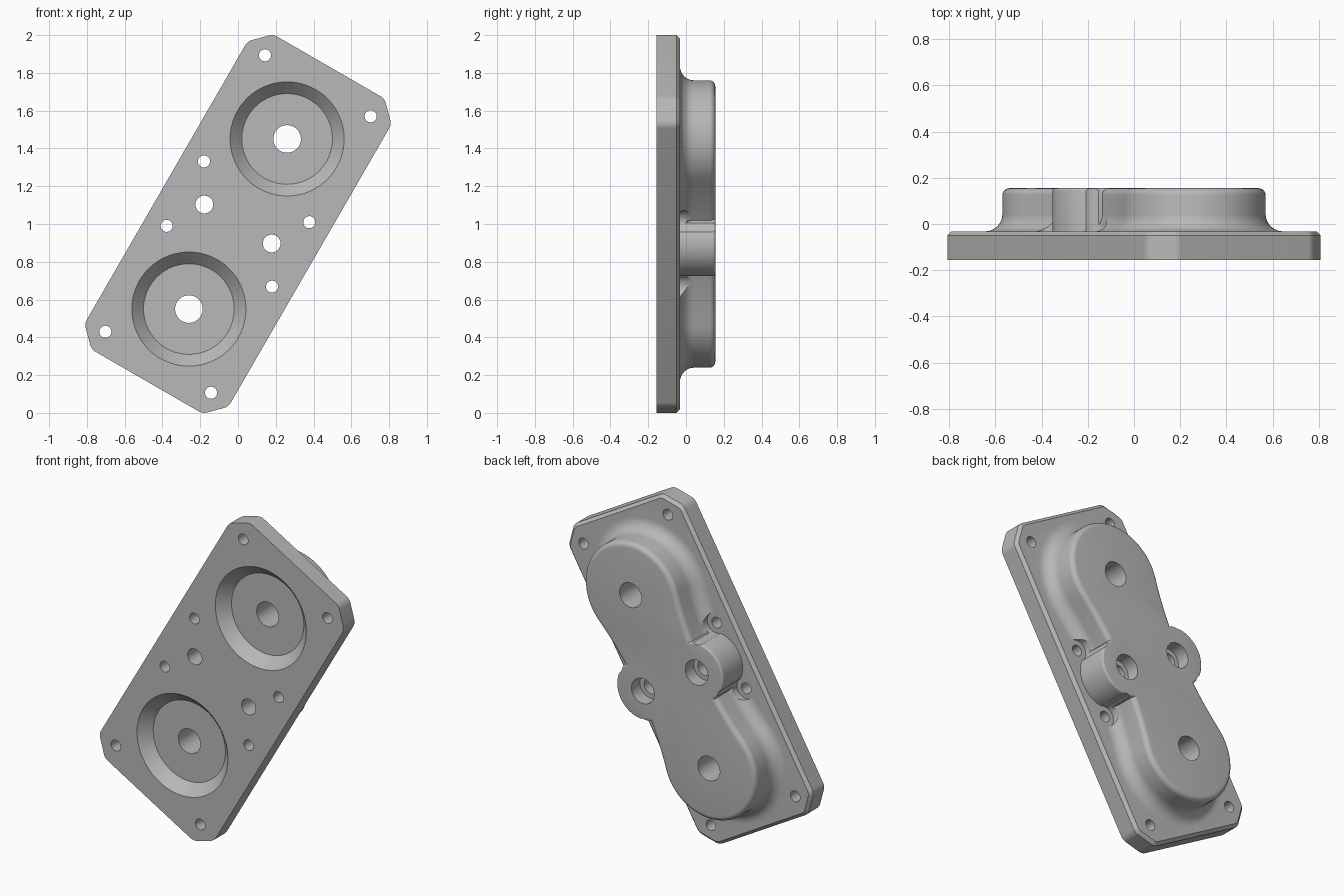
import bpy, bmesh, math

if "Cube" in bpy.data.objects:
    bpy.data.objects.remove(bpy.data.objects["Cube"])

C, S = 0.5, math.sqrt(3) / 2          # long axis leans 60 degrees
BACK, DECK, FRONT = 0.155, -0.032, -0.155

grey = bpy.data.materials.new("cast grey")
grey.diffuse_color = (0.48, 0.48, 0.48, 1)
grey.use_nodes = True
grey.node_tree.nodes["Principled BSDF"].inputs["Base Color"].default_value = grey.diffuse_color


def place(u, v, y):
    """u runs along the plate, v across it, y through it."""
    return (C * u + S * v, y, 1 + S * u - C * v)


def loft(bm, rings):
    """Closed solid through a list of (outline, y) rings."""
    loops = [[bm.verts.new(place(u, v, y)) for u, v in pts] for pts, y in rings]
    for a, b in zip(loops, loops[1:]):
        n = len(a)
        for i in range(n):
            bm.faces.new((a[i], a[(i + 1) % n], b[(i + 1) % n], b[i]))
    bm.faces.new(loops[0])
    bm.faces.new(loops[-1])


def solid(name, ring_sets):
    bm = bmesh.new()
    for rings in ring_sets:
        loft(bm, rings)
    bmesh.ops.recalc_face_normals(bm, faces=bm.faces)
    me = bpy.data.meshes.new(name)
    bm.to_mesh(me)
    bm.free()
    me.materials.append(grey)
    ob = bpy.data.objects.new(name, me)
    bpy.context.collection.objects.link(ob)
    return ob


def combine(ob, other, op):
    bpy.context.view_layer.objects.active = ob
    m = ob.modifiers.new("cut", 'BOOLEAN')
    m.operation, m.solver, m.object = op, 'EXACT', other
    bpy.ops.object.modifier_apply(modifier=m.name)
    bpy.data.objects.remove(other)


def circle(u, v, r, n=48):
    return [(u + r * math.cos(2 * math.pi * i / n),
             v + r * math.sin(2 * math.pi * i / n)) for i in range(n)]


def turned(u, v, profile, n=48):
    return [(circle(u, v, r, n), y) for r, y in profile]


def mirrored(q):
    """Complete one quadrant of an outline on the other three."""
    full = q + [(-u, v) for u, v in q[::-1]] + [(-u, -v) for u, v in q] \
        + [(u, -v) for u, v in q[::-1]]
    out = []
    for p in full:
        if not out or math.dist(p, out[-1]) > 1e-5:
            out.append(p)
    if math.dist(out[0], out[-1]) < 1e-5:
        out.pop()
    return out


def plate_outline(inset):
    r, q = 0.06, []
    for u, v, mid in ((0.963, 0.34, 22.5), (0.863, 0.44, 67.5)):
        k, m = r / math.cos(math.radians(22.5)), math.radians(mid)
        cu, cv = u - k * math.cos(m), v - k * math.sin(m)
        for i in range(7):
            a = m + math.radians(-22.5 + 45 * i / 6)
            q.append((cu + (r - inset) * math.cos(a), cv + (r - inset) * math.sin(a)))
    return mirrored(q)


def body_outline(d):
    """Two round ends joined by a shallow waist, grown by d."""
    e, R, w = 0.52, 0.31, 0.247
    rho = (e * e + w * w - R * R) / (2 * (R - w))
    h = w + rho
    t = math.atan2(h, -e)
    q = [(e + (R + d) * math.cos(t * i / 24), (R + d) * math.sin(t * i / 24))
         for i in range(25)]
    s = math.atan2(-h, e)
    for i in range(1, 9):
        a = s + (-math.pi / 2 - s) * i / 8
        q.append(((rho - d) * math.cos(a), h + (rho - d) * math.sin(a)))
    q[0], q[-1] = (q[0][0], 0.0), (0.0, q[-1][1])
    return mirrored(q)


# raised body: flared foot, straight wall, rounded rim
FOOT, RIM = 0.075, 0.03
foot = [(FOOT * (1 - math.sin(a)), DECK + FOOT * (1 - math.cos(a)))
        for a in (math.pi / 2 * i / 8 for i in range(9))]
rim = [(RIM * (math.cos(a) - 1), BACK - RIM + RIM * math.sin(a))
       for a in (math.pi / 2 * i / 6 for i in range(7))]
body = solid("raised_body", [[(body_outline(d), y)
                              for d, y in [(FOOT, -0.07)] + foot + rim]])

# round side bosses at the waist
SIDES = (-1, 1)
bosses = solid("side_bosses", [
    turned(0, s * 0.206, [(0.175, -0.07)] + [(0.175 + d * 0.4, BACK + (y - BACK) * 0.4)
                                            for d, y in rim], 64) for s in SIDES])
combine(body, bosses, 'UNION')

# screw-head pockets scooped out beside the bosses
pockets = solid("pocket_cutter", [
    turned(a * 0.197, b * 0.322, [(0.062, -0.2), (0.062, 0.3)])
    for a in SIDES for b in SIDES])
combine(body, pockets, 'DIFFERENCE')

# base plate with clipped, rounded corners and a chamfered back edge
plate = solid("mounting_plate", [[(plate_outline(0), FRONT),
                                  (plate_outline(0), DECK - 0.018),
                                  (plate_outline(0.018), DECK)]])
combine(plate, body, 'UNION')

# conical front recesses with their centre holes
cuts = [turned(s * 0.52, 0, [(0.302, -0.25), (0.302, FRONT), (0.24, FRONT + 0.065),
                             (0.073, FRONT + 0.065), (0.073, 0.3)], 72) for s in SIDES]
# counterbored boss holes
cuts += [turned(0, s * 0.206, [(0.047, -0.3), (0.047, 0.075),
                               (0.075, 0.075), (0.075, 0.3)]) for s in SIDES]
# corner and waist screw holes
cuts += [turned(a * u, b * v, [(0.032, -0.3), (0.032, 0.3)], 32)
         for u, v in ((0.845, 0.323), (0.197, 0.322)) for a in SIDES for b in SIDES]
combine(plate, solid("hole_cutter", cuts), 'DIFFERENCE')

bpy.ops.object.select_all(action='DESELECT')
plate.select_set(True)
bpy.context.view_layer.objects.active = plate
bpy.ops.object.shade_smooth_by_angle(angle=math.radians(28))
